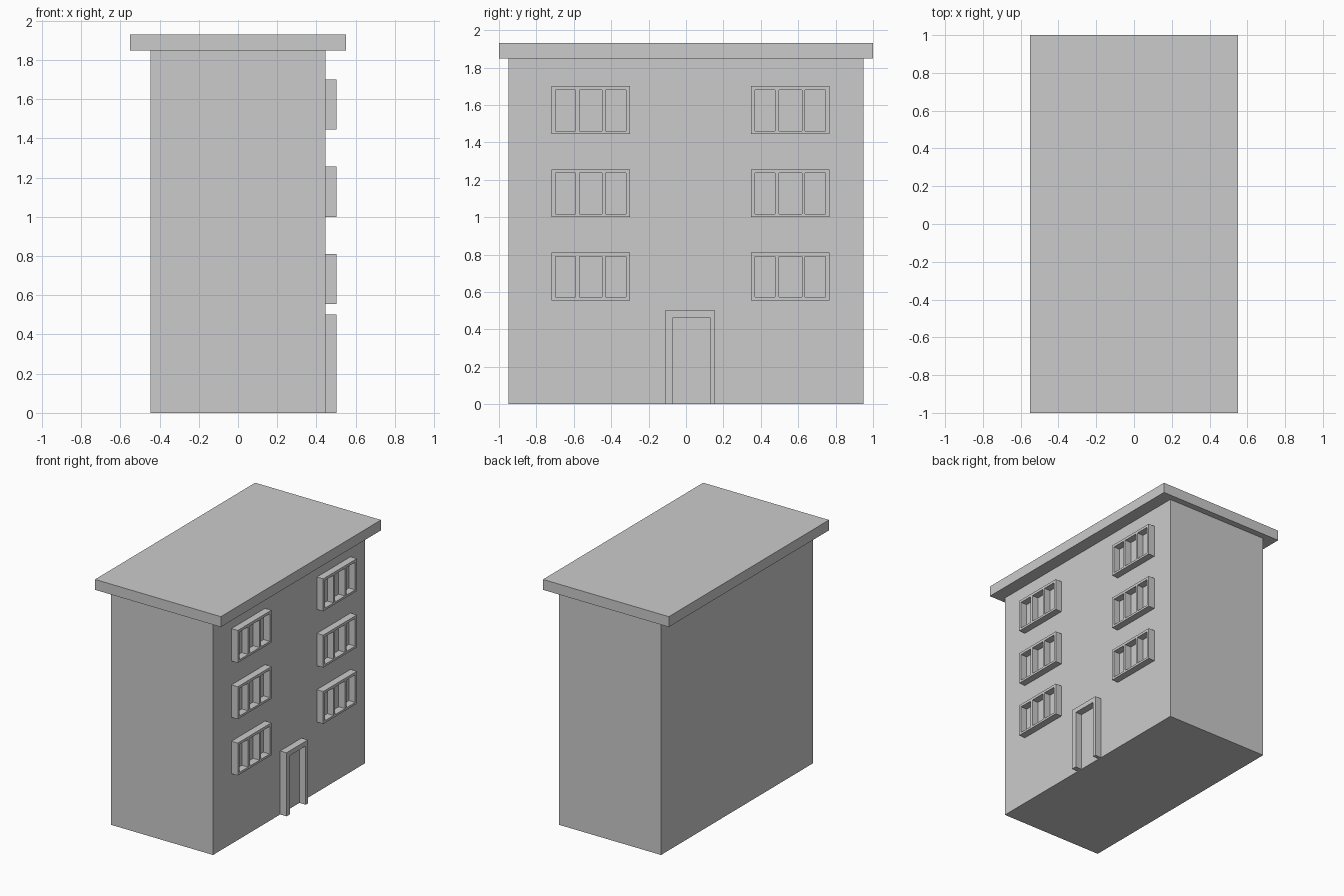
import bpy
import bmesh

if "Cube" in bpy.data.objects:
    bpy.data.objects.remove(bpy.data.objects["Cube"])

WALL_X = 0.447   # outer face of the wall carrying the windows
FRAME_X = 0.502  # outer face of the window and door frames


def finish(name, bm):
    bmesh.ops.recalc_face_normals(bm, faces=bm.faces[:])
    mesh = bpy.data.meshes.new(name)
    bm.to_mesh(mesh)
    bm.free()
    obj = bpy.data.objects.new(name, mesh)
    bpy.context.collection.objects.link(obj)
    return obj


def box(name, size, base_z):
    bm = bmesh.new()
    bmesh.ops.create_cube(bm, size=1)
    bmesh.ops.scale(bm, vec=size, verts=bm.verts)
    bmesh.ops.translate(bm, vec=(0, 0, base_z + size[2] / 2), verts=bm.verts)
    return finish(name, bm)


def frame(name, ys, zs, is_open):
    """Lay out solid cells of a y/z grid on the wall and extrude them outwards."""
    bm = bmesh.new()
    grid = [[bm.verts.new((WALL_X, y, z)) for z in zs] for y in ys]
    for i in range(len(ys) - 1):
        for j in range(len(zs) - 1):
            if not is_open(i, j):
                bm.faces.new((grid[i][j], grid[i + 1][j],
                              grid[i + 1][j + 1], grid[i][j + 1]))
    bmesh.ops.delete(bm, geom=[v for v in bm.verts if not v.link_faces], context='VERTS')
    geom = bmesh.ops.extrude_face_region(bm, geom=bm.faces[:], use_keep_orig=True)['geom']
    moved = [g for g in geom if isinstance(g, bmesh.types.BMVert)]
    bmesh.ops.translate(bm, vec=(FRAME_X - WALL_X, 0, 0), verts=moved)
    return finish(name, bm)


# Main block and overhanging flat roof
box("building_body", (2 * WALL_X, 1.9, 1.848), 0)
box("roof_slab", (1.1, 2.0, 0.082), 1.848)

# Three-pane windows: two columns on three storeys
pane_edges = (0, 0.021, 0.13, 0.15, 0.272, 0.29, 0.4, 0.42)
for side, y0 in (("left", -0.72), ("right", 0.347)):
    for floor in range(3):
        z0 = 0.555 + 0.445 * floor
        frame(f"window_frame_{side}_{floor + 1}",
              [y0 + e for e in pane_edges],
              [z0 + e for e in (0, 0.017, 0.235, 0.256)],
              lambda i, j: j == 1 and i % 2 == 1)

# Door surround, open at the bottom
frame("door_frame", (-0.112, -0.07, 0.128, 0.155), (0, 0.464, 0.502),
      lambda i, j: i == 1 and j == 0)
